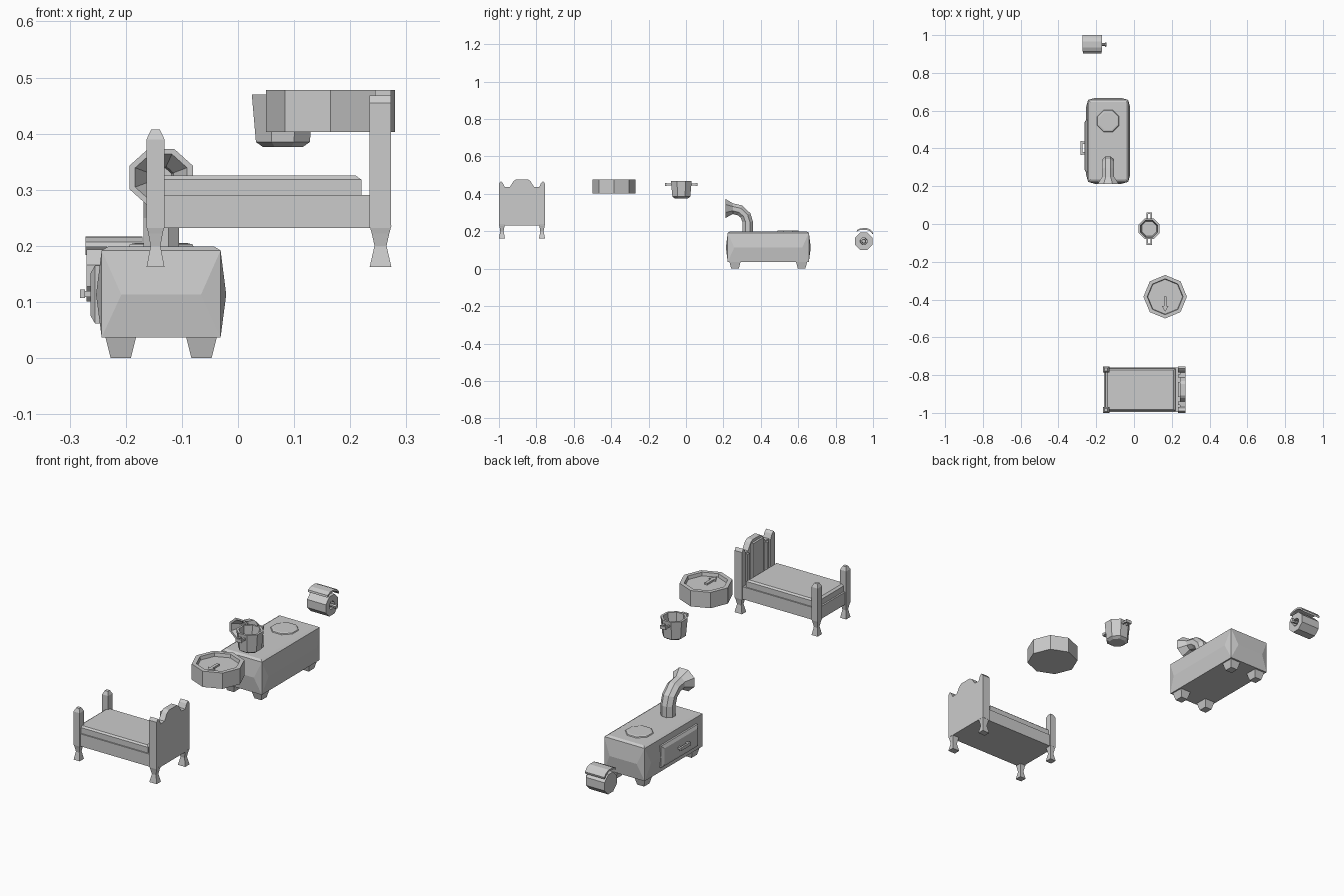
import bpy, bmesh
from math import sin, cos, pi
from mathutils import Vector

cube = bpy.data.objects.get("Cube")
if cube:
    bpy.data.objects.remove(cube, do_unlink=True)

grey = bpy.data.materials.new("plain grey")
grey.use_nodes = True
grey.diffuse_color = (0.6, 0.6, 0.6, 1)
grey.node_tree.nodes["Principled BSDF"].inputs["Base Color"].default_value = (0.6, 0.6, 0.6, 1)


def finish(name, bm):
    bmesh.ops.recalc_face_normals(bm, faces=bm.faces)
    mesh = bpy.data.meshes.new(name)
    bm.to_mesh(mesh)
    bm.free()
    mesh.materials.append(grey)
    obj = bpy.data.objects.new(name, mesh)
    bpy.context.collection.objects.link(obj)
    return obj


def loft(name, rings):
    """Skin a list of equal-sized point rings and cap both ends."""
    bm = bmesh.new()
    loops = [[bm.verts.new(p) for p in r] for r in rings]
    n = len(loops[0])
    for a, b in zip(loops, loops[1:]):
        for i in range(n):
            j = (i + 1) % n
            bm.faces.new((a[i], a[j], b[j], b[i]))
    bm.faces.new(loops[0])
    bm.faces.new(loops[-1])
    return finish(name, bm)


def circle(c, r, u=(1, 0, 0), v=(0, 1, 0), n=8, turn=0.5, rv=None):
    c, u, v = Vector(c), Vector(u), Vector(v)
    angles = [2 * pi * (i + turn) / n for i in range(n)]
    return [c + u * r * cos(a) + v * (rv or r) * sin(a) for a in angles]


def rect(x, y, z, hx, hy):
    return [(x - hx, y - hy, z), (x + hx, y - hy, z), (x + hx, y + hy, z), (x - hx, y + hy, z)]


def box(name, x, y, z):
    cx, cy, hx, hy = (x[0] + x[1]) / 2, (y[0] + y[1]) / 2, (x[1] - x[0]) / 2, (y[1] - y[0]) / 2
    return loft(name, [rect(cx, cy, h, hx, hy) for h in z])


def lathe(name, x, y, profile, turn=0.5):
    return loft(name, [circle((x, y, z), r, turn=turn) for r, z in profile])


def prism_x(name, x0, x1, outline):
    return loft(name, [[(x, y, z) for y, z in outline] for x in (x0, x1)])


# Bed: frame, mattress, legs and foot posts
bed_y = -0.877
box("bed_frame", (-0.158, 0.27), (bed_y - 0.118, bed_y + 0.118), (0.232, 0.291))
loft("mattress", [rect(0.035, bed_y, 0.285, 0.185, 0.112), rect(0.035, bed_y, 0.318, 0.185, 0.112),
                  rect(0.035, bed_y, 0.325, 0.175, 0.104)])
for side in (-1, 1):
    y = bed_y + side * 0.107
    for end, x, h in (("foot", -0.147, 0.016), ("head", 0.254, 0.0195)):
        loft(end + "_leg", [rect(x, y, z, h * k, 0.016 * k)
                            for z, k in ((0.162, 1), (0.2, 0.55), (0.222, 0.8), (0.236, 1))])
    loft("foot_post", [rect(-0.147, y, z, 0.016 * k, 0.016 * k)
                       for z, k in ((0.232, 1), (0.39, 1), (0.407, 0.5))])

# Headboard: shaped panel with posts and planks on its inner side
half = [(0.123, 0.232), (0.123, 0.455), (0.113, 0.468), (0.102, 0.458), (0.092, 0.436),
        (0.064, 0.438), (0.045, 0.468), (0.03, 0.478)]
outline = [(bed_y + y, z) for y, z in half] + [(bed_y - y, z) for y, z in reversed(half)]
prism_x("headboard", 0.244, 0.273, outline)
for side in (-1, 1):
    prism_x("headboard_post", 0.234, 0.25,
            [(bed_y + side * y, z) for y, z in half[:5] + [(0.092, 0.232)]])
    box("headboard_plank", (0.234, 0.25), sorted((bed_y + side * 0.064, bed_y + side * 0.08)), (0.232, 0.43))
box("headboard_centre", (0.234, 0.25), (bed_y - 0.04, bed_y + 0.04), (0.232, 0.465))

# Octagonal basin with a recessed face and an arrow
lathe("dial_body", 0.165, -0.385,
      [(0.115, 0.403), (0.115, 0.478), (0.095, 0.478), (0.092, 0.462)], turn=0)
arrow = [(-0.007, 0), (0.007, 0), (0.007, -0.05), (0.018, -0.05), (0, -0.078),
         (-0.018, -0.05), (-0.007, -0.05)]
loft("dial_arrow", [[(0.165 + x, -0.385 + y, z) for x, y in arrow] for z in (0.461, 0.47)])

# Cooking pot with loop handles
pot_x, pot_y = 0.08, -0.025
lathe("pot", pot_x, pot_y, [(0.038, 0.376), (0.052, 0.385), (0.06, 0.47),
                            (0.049, 0.47), (0.042, 0.395)])
for side in (-1, 1):
    ya, yb = pot_y + side * 0.05, pot_y + side * 0.083
    for x in (-0.011, 0.011):
        box("pot_handle_arm", (pot_x + x - 0.004, pot_x + x + 0.004), sorted((ya, yb)), (0.446, 0.455))
    box("pot_handle_bar", (pot_x - 0.015, pot_x + 0.015), sorted((yb - side * 0.006, yb + side * 0.003)),
        (0.443, 0.458))

# Stove body: box whose four sides bulge to a hipped ridge
sx, sy, hx, hy = -0.137, 0.44, 0.106, 0.217
bm = bmesh.new()
low, mid, top = [[bm.verts.new(p) for p in rect(sx, sy, z, hx - d, hy - d)]
                 for z, d in ((0.037, 0), (0.192, 0), (0.199, 0.012))]
bm.faces.new(low)
bm.faces.new(top)
for i in range(4):
    j = (i + 1) % 4
    a, b = low[i].co, low[j].co
    along = (b - a).normalized()
    out = along.cross(Vector((0, 0, 1))) * 0.01 + Vector((0, 0, 0.076))
    p, q = bm.verts.new(a + along * 0.035 + out), bm.verts.new(b - along * 0.035 + out)
    for f in ((low[i], low[j], q, p), (low[j], mid[j], q), (mid[j], mid[i], p, q),
              (mid[i], low[i], p), (mid[i], mid[j], top[j], top[i])):
        bm.faces.new(f)
finish("stove_body", bm)
for x in (sx - 0.072, sx + 0.072):
    for y in (0.262, 0.618):
        loft("stove_foot", [rect(x, y, 0, 0.018, 0.02), rect(x, y, 0.04, 0.028, 0.031)])
lathe("hot_plate", sx, 0.545, [(0.064, 0.197), (0.06, 0.203), (0.05, 0.205)])

# Stove door and handle
loft("stove_door", [[(x, y, z) for y, z in ((0.275 + d, 0.062 + d), (0.55 - d, 0.062 + d),
                                            (0.55 - d, 0.165 - d), (0.275 + d, 0.165 - d))]
                    for x, d in ((-0.24, 0), (-0.255, 0), (-0.263, 0.014))])
box("door_handle", (-0.282, -0.273), (0.365, 0.44), (0.107, 0.122))
for y in (0.375, 0.43):
    box("handle_stem", (-0.276, -0.26), (y - 0.006, y + 0.006), (0.109, 0.12))

# Stove pipe: bent tube with a hollow flared mouth
path = [(0.33, 0.19, 0), (0.33, 0.25, 0), (0.318, 0.285, 0.25), (0.288, 0.312, 0.75),
        (0.25, 0.321, 1)]
rings = []
for y, z, t in path:
    a = t * pi / 2
    rings.append(circle((sx, y, z), 0.034, v=(0, cos(a), sin(a)), rv=0.031))
for y, r in ((0.212, 0.061), (0.212, 0.05), (0.248, 0.024), (0.28, 0.02)):
    rings.append(circle((sx, y, 0.322), r, v=(0, 0, 1), rv=r * 0.9))
loft("stove_pipe", rings)

# Roll with a hub and a bent cover sheet
roll = (0.95, 0.147)
loft("roll", [circle((x, *roll), r, u=(0, 1, 0), v=(0, 0, 1))
              for x, r in ((-0.27, 0.02), (-0.27, 0.05), (-0.172, 0.05), (-0.172, 0.02), (-0.19, 0.018))]
     )
loft("roll_peg", [circle((x, *roll), r, u=(0, 1, 0), v=(0, 0, 1))
                  for x, r in ((-0.265, 0.008), (-0.155, 0.008), (-0.153, 0.013), (-0.146, 0.01))])
sheet = [(0.912, 0.198), (0.932, 0.207), (0.965, 0.208), (0.985, 0.2), (0.998, 0.184)]
prism_x("cover_sheet", -0.272, -0.17, sheet + [(y + 0.002, z + 0.009) for y, z in reversed(sheet)])
